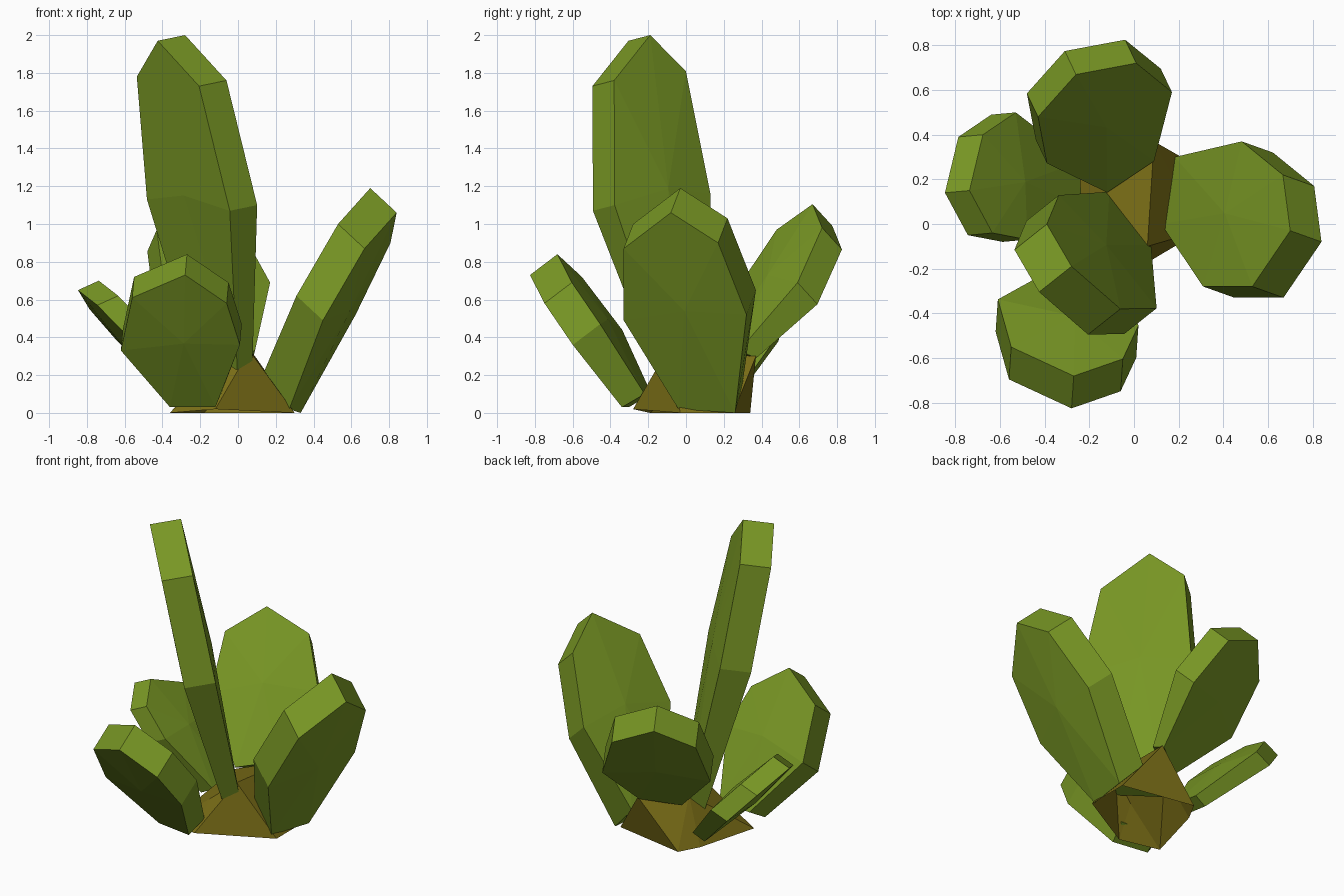
import bpy, bmesh
from mathutils import Vector

if "Cube" in bpy.data.objects:
    bpy.data.objects.remove(bpy.data.objects["Cube"])


def material(name, color):
    m = bpy.data.materials.new(name)
    m.diffuse_color = (*color, 1)
    m.use_nodes = True
    m.node_tree.nodes["Principled BSDF"].inputs["Base Color"].default_value = m.diffuse_color
    return m


green = material("pad_green", (0.19, 0.31, 0.018))
brown = material("base_brown", (0.19, 0.15, 0.008))


def finish(bm, name, mat):
    me = bpy.data.meshes.new(name)
    bm.to_mesh(me)
    bm.free()
    me.materials.append(mat)
    ob = bpy.data.objects.new(name, me)
    bpy.context.collection.objects.link(ob)


def pad(name, origin, side, lean, thick, foot, profile, bulge=0.025):
    """Seven-sided slab: outline (s, z) in a leaning plane, thickened, domed faces.
    The first and last profile points form the foot, with its own thickness."""
    origin, side, lean, thick, foot = map(Vector, (origin, side, lean, thick, foot))
    bm = bmesh.new()
    near = [origin + side * s + lean * z for s, z in profile]
    n = len(near)
    far = [p + (foot if i in (0, n - 1) else thick) for i, p in enumerate(near)]
    out = side.cross(lean).normalized()
    if out.dot(thick) < 0:
        out.negate()
    rings = []
    for pts, d in ((near, -bulge), (far, bulge)):
        ring = [bm.verts.new(p) for p in pts]
        centre = bm.verts.new(sum(pts, Vector()) / n + out * d)
        for i in range(n):
            bm.faces.new((ring[i], ring[(i + 1) % n], centre))
        rings.append(ring)
    a, b = rings
    for i in range(n):
        j = (i + 1) % n
        bm.faces.new((a[i], a[j], b[j], b[i]))
    bmesh.ops.recalc_face_normals(bm, faces=bm.faces)
    finish(bm, name, green)


# Tall upright pad, edge-on to the front right
pad("tall_pad", (.033, .033, 0), (.643, -.77, 0), (-.136, -.136, 1),
    (-.145, -.115, -.03), (-.08, -.07, -.02),
    [(-.18, .2), (-.33, 1.16), (-.276, 1.81), (-.064, 2.0), (.226, 1.76), (.339, 1.1), (.12, .25)])

# Right pad
pad("right_pad", (.017, 0, 0), (.24, 1, 0), (.58, 0, 1), (.14, -.05, -.13), (.15, -.04, -.16),
    [(0, .18), (-.28, .62), (-.28, 1.0), (-.03, 1.19), (.22, 1.03), (.37, .65), (.30, .16)])

# Back pad
pad("back_pad", (0, -.01, 0), (1, .53, 0), (0, .74, 1), (-.05, .105, -.115), (-.01, .09, -.04),
    [(-.12, .29), (-.39, .66), (-.43, .97), (-.26, 1.105), (.01, .98), (.17, .69), (.09, .33)])

# Left pad
pad("left_pad", (-.21, 0, 0), (-.14, 1, 0), (-.95, 0, 1), (.11, .01, .05), (.08, .01, .04),
    [(.07, .1), (-.08, .41), (-.05, .57), (.14, .65), (.39, .55), (.49, .38), (.27, .08)])

# Front pad
pad("front_pad", (0, -.335, 0), (1, -.15, 0), (0, -.73, 1), (.01, .145, .11), (.03, .12, .07),
    [(-.36, .03), (-.62, .33), (-.56, .61), (-.28, .73), (-.06, .58), (.01, .36), (-.12, .03)])

# Woody base joining the pads, open underneath
bm = bmesh.new()
for p in [(.30, -.03, 0), (.30, .25, 0), (-.18, .34, 0), (-.25, .21, 0), (-.36, -.19, 0), (-.12, -.28, .02),
          (.13, 0, .19), (.16, .31, .16), (.09, .37, .30), (-.12, .14, .28), (.06, -.1, .33), (-.1, -.15, .2)]:
    bm.verts.new(p)
bmesh.ops.convex_hull(bm, input=bm.verts)
bmesh.ops.recalc_face_normals(bm, faces=bm.faces)
under = [f for f in bm.faces if f.normal.z < -.6]
bmesh.ops.delete(bm, geom=under, context='FACES')
finish(bm, "woody_base", brown)
